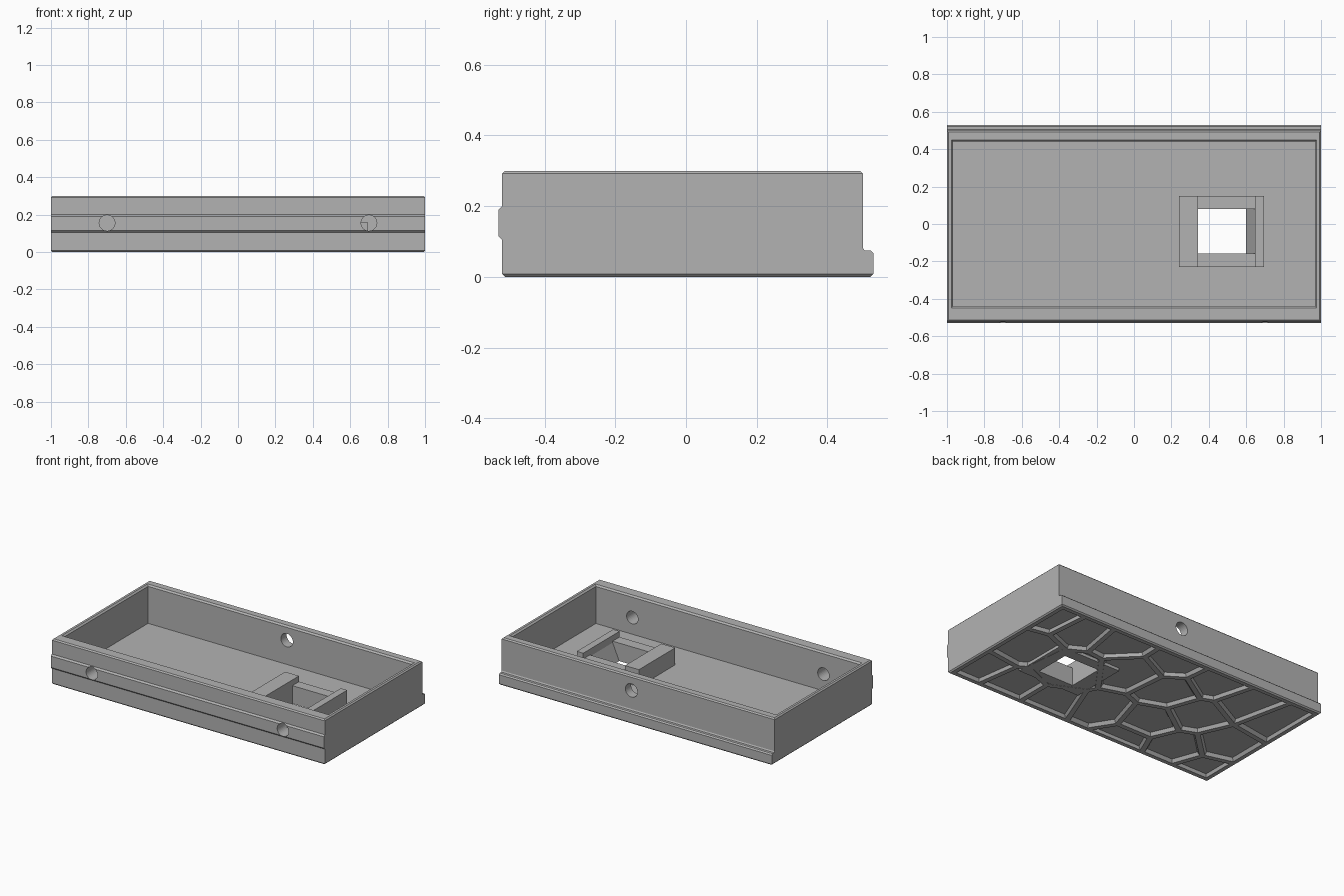
import bpy, bmesh, math
from mathutils import Vector, Matrix

if "Cube" in bpy.data.objects:
    bpy.data.objects.remove(bpy.data.objects["Cube"], do_unlink=True)

grey = bpy.data.materials.new("plain_grey")
grey.use_nodes = True
grey.diffuse_color = (0.45, 0.45, 0.45, 1)
grey.node_tree.nodes["Principled BSDF"].inputs["Base Color"].default_value = grey.diffuse_color


def make(name, bm):
    bmesh.ops.recalc_face_normals(bm, faces=bm.faces)
    mesh = bpy.data.meshes.new(name)
    bm.to_mesh(mesh)
    bm.free()
    mesh.materials.append(grey)
    obj = bpy.data.objects.new(name, mesh)
    bpy.context.collection.objects.link(obj)
    return obj


def loft(bm, rings):
    """Closed solid through rings of equal point count."""
    rows = [[bm.verts.new(p) for p in ring] for ring in rings]
    n = len(rows[0])
    for a, b in zip(rows, rows[1:]):
        for i in range(n):
            j = (i + 1) % n
            bm.faces.new((a[i], a[j], b[j], b[i]))
    bm.faces.new(rows[0][::-1])
    bm.faces.new(rows[-1])


def rect(x0, x1, y0, y1, z, grow=0):
    return [(x0 - grow, y0 - grow, z), (x1 + grow, y0 - grow, z),
            (x1 + grow, y1 + grow, z), (x0 - grow, y1 + grow, z)]


def box(name, x0, x1, y0, y1, z0, z1):
    bm = bmesh.new()
    loft(bm, [rect(x0, x1, y0, y1, z0), rect(x0, x1, y0, y1, z1)])
    return make(name, bm)


def prism(name, profile, axis_point, start, end):
    bm = bmesh.new()
    loft(bm, [[axis_point(u, v, t) for u, v in profile] for t in (start, end)])
    return make(name, bm)


def cut(target, cutter):
    mod = target.modifiers.new("cut", "BOOLEAN")
    mod.operation = "DIFFERENCE"
    mod.solver = "EXACT"
    mod.object = cutter
    bpy.context.view_layer.objects.active = target
    bpy.ops.object.modifier_apply(modifier=mod.name)
    bpy.data.objects.remove(cutter, do_unlink=True)


# Tray shell: side profile with front rail and rear foot ledge
profile = [(-.52, 0), (-.52, .105), (-.53, .115), (-.53, .19), (-.52, .2),
           (-.52, .3), (.5, .3), (.5, .083), (.505, .075), (.522, .075),
           (.53, .067), (.53, 0)]
tray = prism("tray", profile, lambda y, z, x: (x, y, z), -1, 1)

# Fine chamfer round the top and bottom rims
bm = bmesh.new()
bm.from_mesh(tray.data)
rim = [e for e in bm.edges
       if any(all(abs(v.co.z - h) < 1e-4 for v in e.verts) for h in (0, .3))]
bmesh.ops.bevel(bm, geom=rim, offset=.008, segments=1, affect="EDGES")
bm.to_mesh(tray.data)
bm.free()

# Cavity with chamfered lip
inner = (-.967, .967, -.438, .44)
bm = bmesh.new()
loft(bm, [rect(*inner, .045), rect(*inner, .29), rect(*inner, .31, .02)])
cut(tray, make("cavity_cutter", bm))

# Round holes through the front and back walls
for x, y, z, r in ((-.7, -.48, .155, .042), (.7, -.48, .155, .042), (.05, .47, .205, .044)):
    bm = bmesh.new()
    bmesh.ops.create_cone(bm, cap_ends=True, segments=32, radius1=r, radius2=r, depth=.16,
                          matrix=Matrix.Translation((x, y, z)) @ Matrix.Rotation(math.pi / 2, 4, "X"))
    cut(tray, make("hole_cutter", bm))

# Underside: recessed irregular cells between raised ribs
seeds = [Vector(p) for p in (
    (.7, .38), (.42, .43), (.04, .44), (.17, .18), (-.15, .15), (-.31, .4),
    (-.45, .04), (-.6, .32), (-.81, -.12), (-.28, -.2), (-.6, -.34), (.02, -.29),
    (-.87, .26), (.3, -.4), (.85, 0), (.62, -.4), (.9, -.36), (.93, .4), (.47, -.04),
    (-.28, -.48), (-.9, -.45))]


def clip(poly, point, normal):
    """Keep the part of a convex outline behind a line."""
    out = []
    for a, b in zip(poly, poly[1:] + poly[:1]):
        da, db = (a - point).dot(normal), (b - point).dot(normal)
        if da <= 0:
            out.append(a)
        if da * db < 0:
            out.append(a.lerp(b, da / (da - db)))
    return out


bm = bmesh.new()
for s in seeds:
    cell = [Vector(p[:2]) for p in rect(-.965, .965, -.485, .495, 0)]
    for other in seeds:
        if other != s and cell:
            n = (other - s).normalized()
            cell = clip(cell, (s + other) / 2 - n * .016, n)
    if len(cell) < 3:
        continue
    mid = sum(cell, Vector((0, 0))) / len(cell)
    loft(bm, [[(*(mid + (p - mid) * k), z) for p in cell]
              for z, k in ((-.01, 1), (0, 1), (.02, .92))])
cut(tray, make("cell_cutter", bm))

# Square window through the floor
cut(tray, box("window_cutter", .342, .648, -.158, .08, -.1, .2))

# Bracket round the window: two tall side blocks, two lower bars, one ramp
box("bracket_wide_block", .24, .342, -.23, .15, .001, .158)
box("bracket_narrow_block", .648, .695, -.23, .15, .001, .158)
for name, y0, y1 in (("bracket_front_bar", -.23, -.158), ("bracket_back_bar", .08, .15)):
    box(name, .342, .648, y0, y1, .001, .12)
prism("bracket_ramp", [(.648, .001), (.6, .001), (.648, .11)],
      lambda x, z, y: (x, y, z), -.158, .08)
